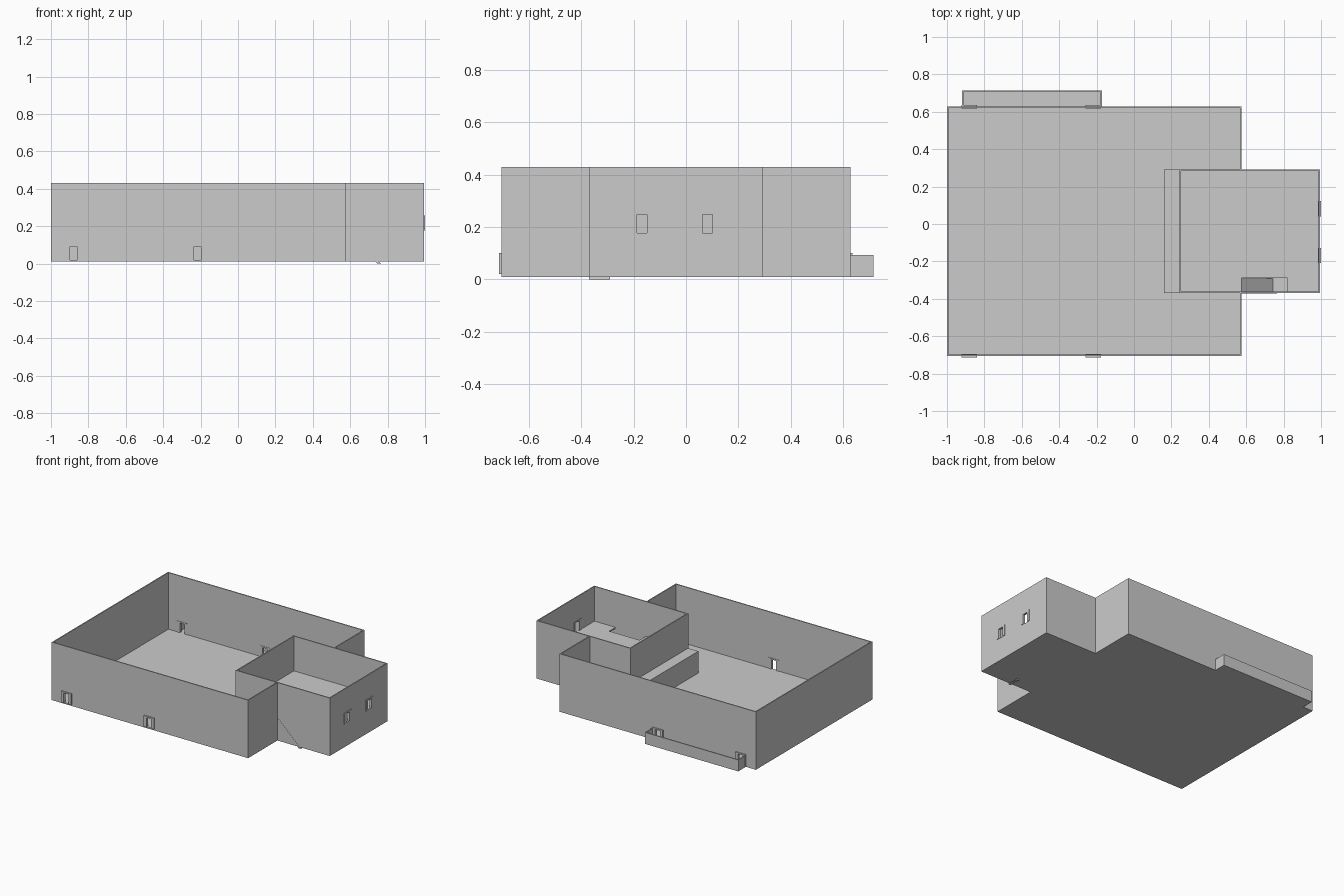
import bpy, bmesh

if "Cube" in bpy.data.objects:
    bpy.data.objects.remove(bpy.data.objects["Cube"])

T = 0.008            # wall thickness
Z0, ZF, ZM, ZT = 0.01, 0.02, 0.178, 0.43   # base, floor top, upper floor, wall top
DW, DH = 0.038, 0.07  # door opening


def finish(name, bm):
    bmesh.ops.recalc_face_normals(bm, faces=bm.faces)
    me = bpy.data.meshes.new(name)
    bm.to_mesh(me)
    bm.free()
    ob = bpy.data.objects.new(name, me)
    bpy.context.collection.objects.link(ob)
    return ob


def boxes(name, items):
    """One object made of several (x0, x1, y0, y1, z0, z1) boxes."""
    bm = bmesh.new()
    for x0, x1, y0, y1, z0, z1 in items:
        vs = bmesh.ops.create_cube(bm, size=1)["verts"]
        for v in vs:
            v.co.x = x1 if v.co.x > 0 else x0
            v.co.y = y1 if v.co.y > 0 else y0
            v.co.z = z1 if v.co.z > 0 else z0
    return finish(name, bm)


def oriented(axis, a0, a1, b0, b1, z0, z1):
    return (a0, a1, b0, b1, z0, z1) if axis == 'x' else (b0, b1, a0, a1, z0, z1)


def wall(name, axis, a0, a1, b, z0, z1, doors=(), sill=ZF):
    """Wall running along axis from a0 to a1, b to b+T thick, with door openings."""
    items, start = [], a0
    for d in doors:
        l, r = d - DW / 2, d + DW / 2
        items.append(oriented(axis, start, l, b, b + T, z0, z1))
        items.append(oriented(axis, l, r, b, b + T, sill + DH, z1))
        if sill > z0:
            items.append(oriented(axis, l, r, b, b + T, z0, sill))
        start = r
    items.append(oriented(axis, start, a1, b, b + T, z0, z1))
    boxes(name, items)


def door_frame(name, axis, a, b0, b1, sill):
    """Jambs and lintel around an opening."""
    w, h = DW / 2, 0.022
    boxes(name, [
        oriented(axis, a - w - h, a - w, b0, b1, sill, sill + DH + 0.01),
        oriented(axis, a + w, a + w + h, b0, b1, sill, sill + DH + 0.01),
        oriented(axis, a - w, a + w, b0, b1, sill + DH, sill + DH + 0.01)])


# Hall floor and walls
X0, X1, Y0, Y1 = -1.0, 0.575, -0.705, 0.628
A0, A1 = -0.37, 0.292       # annex extents in y
AX = 0.995                  # annex outer face in x
hall_doors = (-0.88, -0.217)
boxes("hall_floor", [(X0, X1, Y0, Y1, Z0, ZF)])
wall("hall_front_wall", 'x', X0, X1, Y0, Z0, ZT, hall_doors)
wall("hall_back_wall", 'x', X0, X1, Y1 - T, Z0, ZT, hall_doors)
wall("hall_left_wall", 'y', Y0 + T, Y1 - T, X0, Z0, ZT)
wall("hall_right_wall_front", 'y', Y0 + T, A0, X1 - T, Z0, ZT)
wall("hall_right_wall_back", 'y', A1, Y1 - T, X1 - T, Z0, ZT)
for i, d in enumerate(hall_doors):
    door_frame(f"front_door_frame_{i}", 'x', d, Y0 - 0.008, Y0 + T + 0.003, ZF)
    door_frame(f"back_door_frame_{i}", 'x', d, Y1 - T - 0.003, Y1 + 0.008, ZF)

# Annex lower storey, reaching into the hall
boxes("annex_lower_floor", [(X1, AX, A0, A1, Z0, ZF)])
for n, y in (("front", A0), ("back", A1 - T)):
    wall(f"annex_lower_{n}_wall", 'x', 0.16, AX, y, Z0, ZM - 0.01)
    wall(f"annex_upper_{n}_wall", 'x', 0.24, AX, y, ZM, ZT)
wall("annex_lower_left_wall", 'y', A0 + T, A1 - T, 0.16, Z0, ZM - 0.01)
wall("annex_lower_right_wall", 'y', A0 + T, A1 - T, AX - T, Z0, ZM - 0.01)

# Annex upper floor with stair opening
S0, S1, SY = X1, 0.82, -0.29
boxes("annex_upper_floor", [
    (0.16, AX, SY, A1, ZM - 0.01, ZM),
    (0.16, S0, A0, SY, ZM - 0.01, ZM),
    (S1, AX, A0, SY, ZM - 0.01, ZM),
    (S0, S1, A0, A0 + T, ZM - 0.01, ZM)])

# Annex upper walls
annex_doors = (-0.168, 0.082)
wall("annex_upper_left_wall", 'y', A0 + T, A1 - T, 0.242, ZM, ZT)
wall("annex_upper_right_wall", 'y', A0 + T, A1 - T, AX - T, ZM, ZT, annex_doors, ZM)
for i, d in enumerate(annex_doors):
    door_frame(f"annex_door_frame_{i}", 'y', d, AX - T - 0.003, 1.0, ZM)

# Sloping stair ramp under the opening
bm = bmesh.new()
profile = [(S0, ZM), (S0, ZM - 0.018), (0.745, 0.0), (0.765, 0.0)]
face = bm.faces.new([bm.verts.new((x, A0 - 0.001, z)) for x, z in profile])
ext = bmesh.ops.extrude_face_region(bm, geom=[face])
bmesh.ops.translate(bm, vec=(0, SY - A0, 0),
                    verts=[v for v in ext["geom"] if isinstance(v, bmesh.types.BMVert)])
finish("stair_ramp", bm)

# Low walled platform at the back
P0, P1, PY, PZ = -0.92, -0.17, 0.715, 0.093
boxes("back_platform_floor", [(P0, P1, Y1, PY, Z0, ZF)])
wall("back_platform_wall", 'x', P0, P1, PY - T, ZF, PZ)
for n, x in (("left", P0), ("right", P1 - T)):
    wall(f"back_platform_{n}_wall", 'y', Y1, PY - T, x, ZF, PZ)
